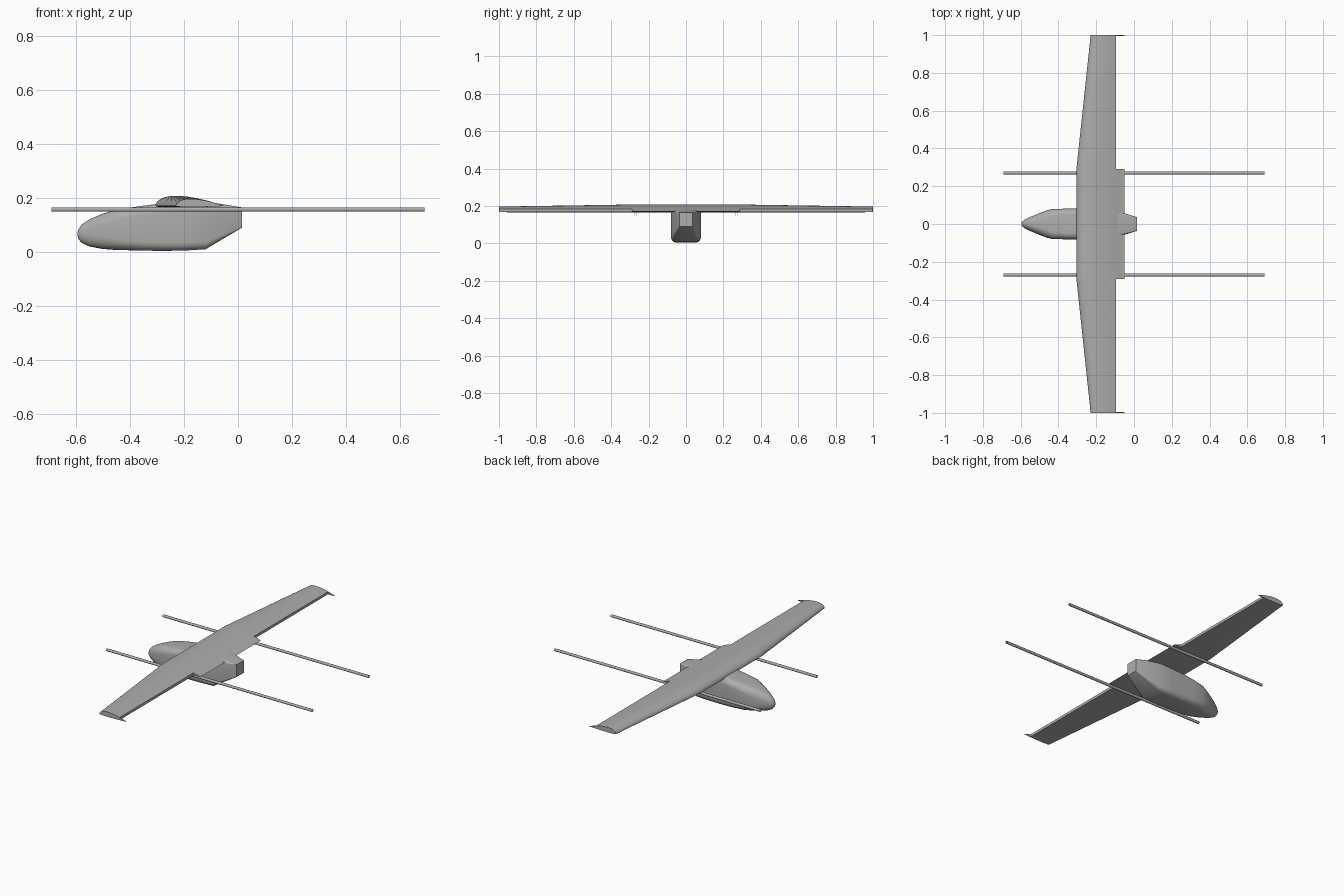
import bpy, bmesh, math

cube = bpy.data.objects.get("Cube")
if cube:
    bpy.data.objects.remove(cube, do_unlink=True)

grey = bpy.data.materials.new("plain grey")
grey.use_nodes = True
colour = (0.42, 0.42, 0.42, 1)
grey.diffuse_color = colour
grey.node_tree.nodes["Principled BSDF"].inputs["Base Color"].default_value = colour


def loft(name, rings, caps=True, angle=30):
    """Skin a list of equally long closed rings."""
    bm = bmesh.new()
    rows = [[bm.verts.new(p) for p in ring] for ring in rings]
    n = len(rows[0])
    for a, b in zip(rows, rows[1:]):
        for i in range(n):
            j = (i + 1) % n
            bm.faces.new((a[i], a[j], b[j], b[i]))
    if caps:
        bm.faces.new(rows[0])
        bm.faces.new(rows[-1])
    bmesh.ops.recalc_face_normals(bm, faces=bm.faces)
    mesh = bpy.data.meshes.new(name)
    bm.to_mesh(mesh)
    bm.free()
    mesh.materials.append(grey)
    obj = bpy.data.objects.new(name, mesh)
    bpy.context.collection.objects.link(obj)
    bpy.ops.object.select_all(action="DESELECT")
    obj.select_set(True)
    bpy.context.view_layer.objects.active = obj
    bpy.ops.object.shade_smooth_by_angle(angle=math.radians(angle))
    return obj


# Fuselage: rounded box sections (x, bottom, top, half width, corner roundness)
def body_ring(x, bottom, top, half, roundness, steps=7):
    mid, tall = (top + bottom) / 2, (top - bottom) / 2
    ring = []
    for quarter, (sy, sz) in enumerate([(1, 1), (-1, 1), (-1, -1), (1, -1)]):
        for k in range(steps):
            a = math.pi / 2 * (quarter + k / (steps - 1) * 0.98 + 0.01)
            y = half * (sy * (1 - roundness) + roundness * math.cos(a))
            z = tall * (sz * (1 - roundness) + roundness * math.sin(a))
            ring.append((x, y, mid + z))
    return ring


stations = [
    (-0.595, 0.062, 0.070, 0.004, 1.0),
    (-0.590, 0.046, 0.086, 0.014, 1.0),
    (-0.578, 0.033, 0.102, 0.023, 0.95),
    (-0.55, 0.020, 0.121, 0.037, 0.85),
    (-0.50, 0.011, 0.142, 0.058, 0.7),
    (-0.46, 0.008, 0.154, 0.073, 0.6),
    (-0.43, 0.007, 0.160, 0.080, 0.5),
    (-0.36, 0.005, 0.170, 0.081, 0.42),
    (-0.28, 0.004, 0.180, 0.081, 0.38),
    (-0.20, 0.005, 0.188, 0.081, 0.36),
    (-0.12, 0.010, 0.187, 0.080, 0.3),
    (0.015, 0.090, 0.165, 0.036, 0.08),
]
loft("fuselage", [body_ring(*s) for s in stations])

# Wing: aerofoil sections, optionally cut short at the rear
BASE, TRAIL, HINGE = 0.17, -0.05, -0.095


def wing_ring(y, lead, rear=TRAIL, steps=18):
    chord = TRAIL - lead

    def shape(s):
        return 10 * (0.2969 * math.sqrt(s) - 0.126 * s - 0.3516 * s**2
                     + 0.2843 * s**3 - 0.1036 * s**4)

    end = (rear - lead) / chord
    fractions = [end * (k / steps) ** 2 for k in range(steps + 1)]
    upper = [(lead + s * chord, y, BASE + 0.148 * chord * shape(s)) for s in fractions]
    lower = [(lead + s * chord, y, BASE - 0.02 * chord * shape(s)) for s in fractions]
    return upper[::-1] + lower[1:]


ROOT, TIP, SPAN = -0.305, -0.23, 0.29
loft("wing_centre", [wing_ring(-SPAN, ROOT), wing_ring(SPAN, ROOT)])

for side, label in ((1, "back"), (-1, "front")):
    loft(label + "_wing_panel", [wing_ring(side * SPAN, ROOT, HINGE),
                                 wing_ring(side * 0.996, TIP, HINGE)])
    # Thin end rib that reaches past the open flap bay
    loft(label + "_wing_tip", [wing_ring(side * 0.996, TIP), wing_ring(side, TIP)])

    # Hollow boom slung under the wing
    def circle(x, radius, sides=20):
        turn = 2 * math.pi / sides
        return [(x, side * 0.27 + radius * math.cos(i * turn),
                 0.157 + radius * math.sin(i * turn)) for i in range(sides)]

    outer, inner = 0.008, 0.007
    loft(label + "_boom", [circle(-0.69, inner), circle(-0.69, outer), circle(0.69, outer),
                           circle(0.69, inner), circle(-0.69, inner)], caps=False)
